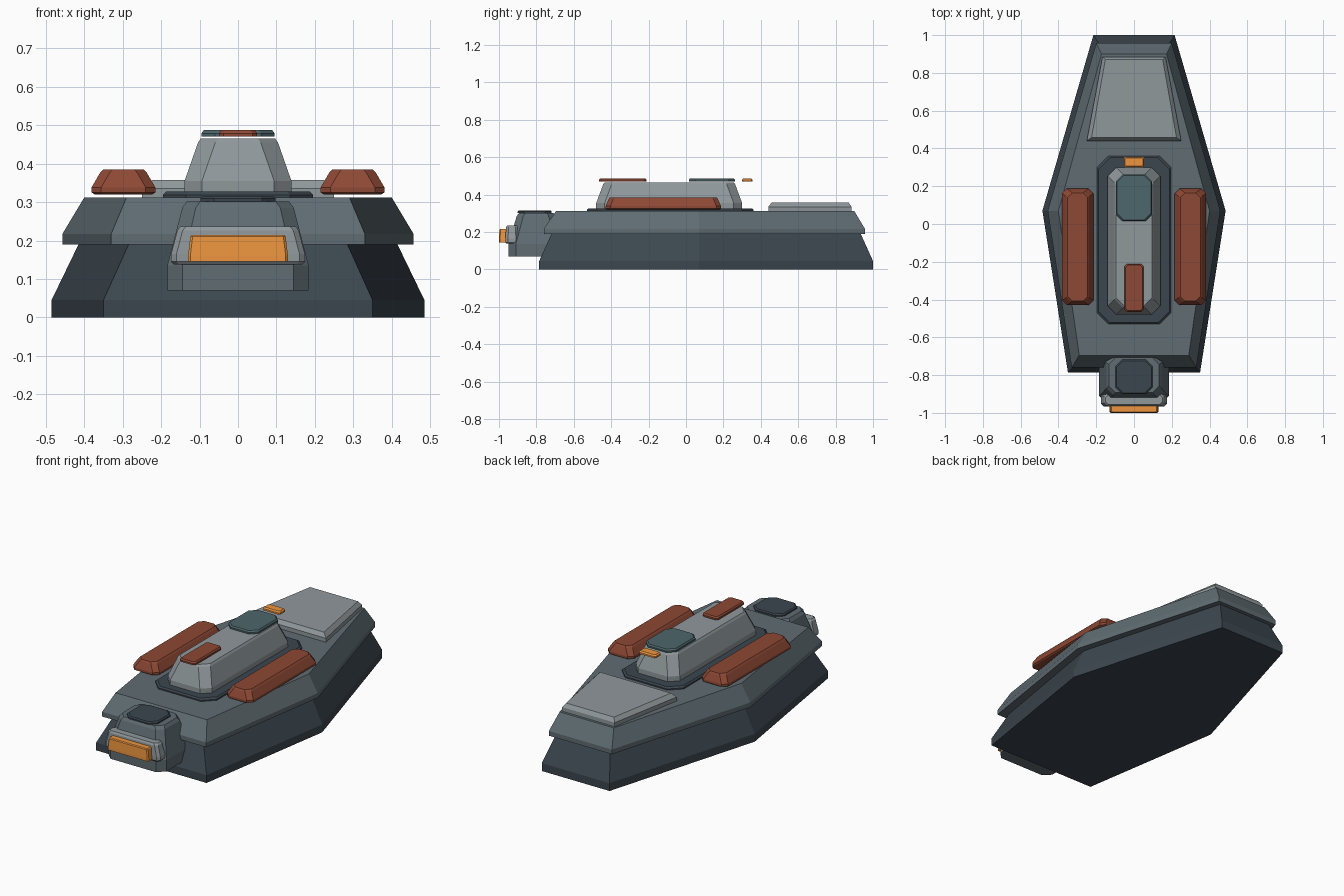
import bpy, bmesh

if "Cube" in bpy.data.objects:
    bpy.data.objects.remove(bpy.data.objects["Cube"])

COLORS = {
    "dark_slate": (0.045, 0.062, 0.078, 1),
    "slate": (0.115, 0.150, 0.170, 1),
    "light_grey": (0.28, 0.315, 0.33, 1),
    "rust": (0.27, 0.065, 0.035, 1),
    "orange": (0.85, 0.30, 0.05, 1),
    "teal": (0.075, 0.135, 0.15, 1),
}
MATS = {}
for key, col in COLORS.items():
    MATS[key] = bpy.data.materials.new(key)
    MATS[key].diffuse_color = col


def loft(name, rings, mat):
    """Flat-faced solid through matching rings: [(outline, z), ...] bottom to top."""
    bm = bmesh.new()
    loops = [[bm.verts.new((x, y, z)) for x, y in pts] for pts, z in rings]
    n = len(loops[0])
    for a, b in zip(loops, loops[1:]):
        for i in range(n):
            j = (i + 1) % n
            bm.faces.new((a[i], a[j], b[j], b[i]))
    bm.faces.new(loops[0][::-1])
    bm.faces.new(loops[-1])
    bmesh.ops.recalc_face_normals(bm, faces=bm.faces)
    me = bpy.data.meshes.new(name)
    bm.to_mesh(me)
    bm.free()
    me.materials.append(MATS[mat])
    ob = bpy.data.objects.new(name, me)
    bpy.context.collection.objects.link(ob)
    return ob


def mirrored(half):
    """Closed outline from right-hand points listed stern to nose."""
    return half + [(-x, y) for x, y in reversed(half)]


def octa(hx, y0, y1, c, cx=0.0):
    """Rectangle with chamfered corners."""
    pts = mirrored([(hx - c, y0), (hx, y0 + c), (hx, y1 - c), (hx - c, y1)])
    return [(x + cx, y) for x, y in pts]


def block(name, mat, hx, y0, y1, c, levels, cx=0.0):
    """Chamfered block; levels = [(z, side inset, end inset), ...]."""
    return loft(name, [(octa(hx - s, y0 + e, y1 - e, c, cx), z)
                       for z, s, e in levels], mat)


# Lower hull: short vertical skirt, then sides leaning inward
hull_base = mirrored([(0.35, -0.785), (0.485, 0.07), (0.215, 1.0)])
hull_top = mirrored([(0.28, -0.715), (0.41, 0.07), (0.17, 0.93)])
loft("lower_hull", [(hull_base, 0), (hull_base, 0.045), (hull_top, 0.20)], "dark_slate")

# Upper deck
deck_base = mirrored([(0.33, -0.76), (0.457, 0.07), (0.20, 0.957)])
deck_top = mirrored([(0.29, -0.695), (0.40, 0.07), (0.172, 0.90)])
loft("upper_deck", [(deck_base, 0.19), (deck_base, 0.217), (deck_top, 0.312)], "slate")

# Foredeck panel
panel = mirrored([(0.25, 0.44), (0.167, 0.885)])
panel_top = mirrored([(0.225, 0.457), (0.152, 0.87)])
loft("foredeck_panel", [(panel, 0.312), (panel, 0.335), (panel_top, 0.357)], "light_grey")

# Cabin on its base plate
block("cabin_base", "dark_slate", 0.195, -0.53, 0.36, 0.06,
      [(0.311, 0, 0), (0.319, 0, 0), (0.327, 0.008, 0.008)])
block("cabin", "light_grey", 0.139, -0.48, 0.30, 0.045,
      [(0.325, 0, 0), (0.355, 0, 0), (0.455, 0.035, 0.037), (0.466, 0.043, 0.045)])

# Thin plates above the cabin roof
plate = [(0.470, 0, 0), (0.479, 0, 0), (0.487, 0.006, 0.006)]
block("roof_hatch", "teal", 0.095, 0.015, 0.262, 0.035, plate)
block("roof_strip", "rust", 0.050, -0.465, -0.212, 0.012, plate)
block("bow_lamp", "orange", 0.054, 0.300, 0.355, 0.006, plate)

# Side pods
for side, label in ((-1, "left"), (1, "right")):
    block(label + "_pod", "rust", 0.083, -0.43, 0.187, 0.025,
          [(0.320, 0.008, 0.008), (0.325, 0, 0), (0.338, 0, 0),
           (0.376, 0.022, 0.016), (0.385, 0.030, 0.022)], cx=side * 0.298)

# Stern engine block and its cap
loft("engine_block", [(octa(0.184, -0.95, -0.65, 0.04), 0.07),
                      (octa(0.184, -0.95, -0.65, 0.04), 0.135),
                      (octa(0.145, -0.905, -0.70, 0.035), 0.285),
                      (octa(0.133, -0.893, -0.708, 0.035), 0.302)], "slate")
block("engine_cap", "dark_slate", 0.098, -0.90, -0.718, 0.035,
      [(0.302, 0, 0), (0.309, 0, 0), (0.315, 0.006, 0.006)])

# Exhaust collar and glowing outlet
block("exhaust_collar", "light_grey", 0.174, -0.966, -0.895, 0.014,
      [(0.138, 0.006, 0.006), (0.145, 0, 0), (0.165, 0, 0),
       (0.226, 0.016, 0.004), (0.236, 0.024, 0.010)])
block("exhaust_outlet", "orange", 0.130, -1.0, -0.95, 0.006,
      [(0.145, 0, 0), (0.160, 0, 0), (0.210, 0.006, 0.002), (0.215, 0.010, 0.006)])

for m in bpy.data.materials:
    if m.users and not m.is_grease_pencil:
        m.use_nodes = True
        m.node_tree.nodes["Principled BSDF"].inputs["Base Color"].default_value = m.diffuse_color
